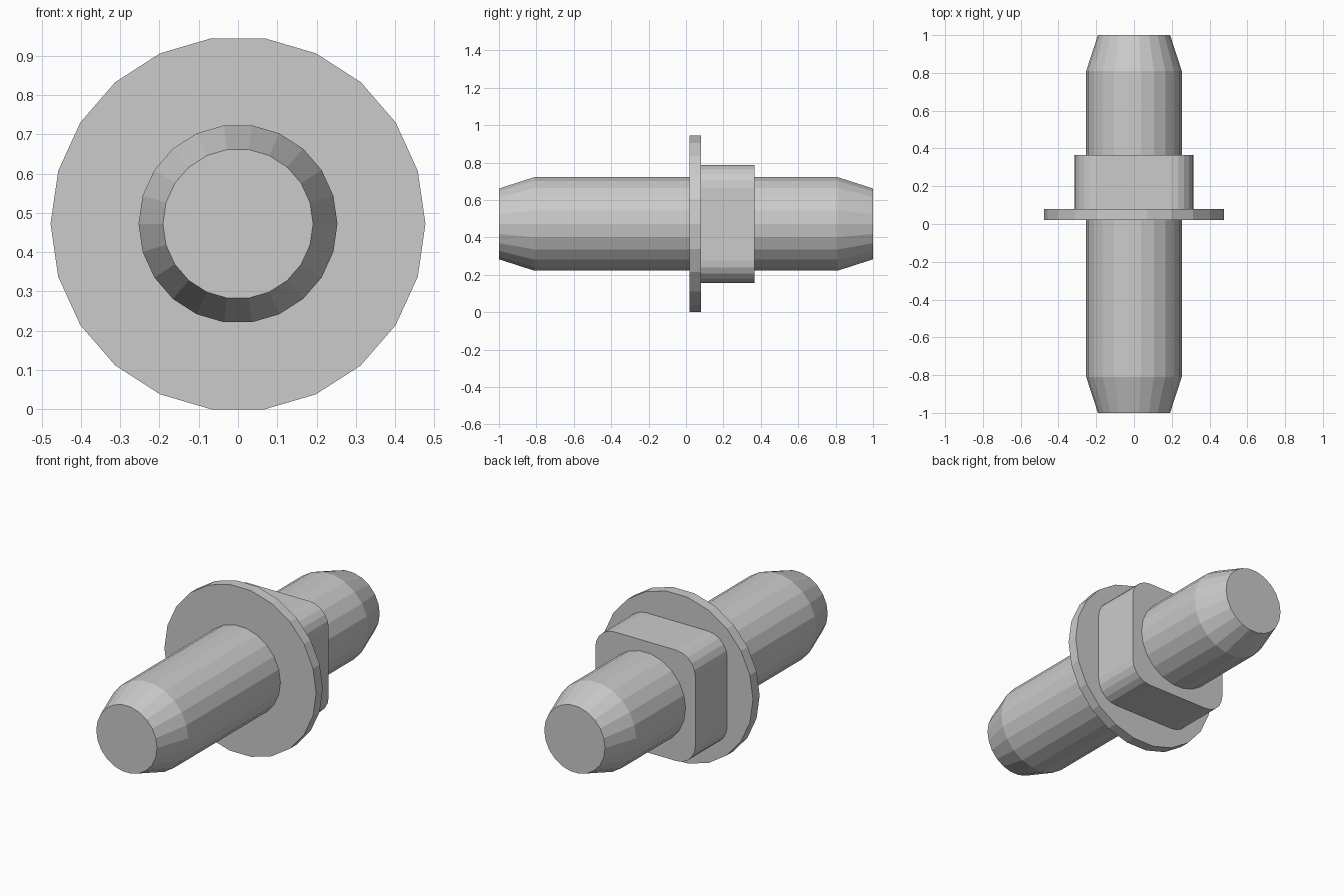
import bpy, bmesh, math

if "Cube" in bpy.data.objects:
    bpy.data.objects.remove(bpy.data.objects["Cube"])

CZ = 0.472     # height of the shaft axis
SIDES = 22


def make_object(name, rings):
    """Closed solid lofted along y through rings of (x, y, z) points, with end caps."""
    bm = bmesh.new()
    loops = [[bm.verts.new(p) for p in ring] for ring in rings]
    n = len(loops[0])
    for a, b in zip(loops, loops[1:]):
        for i in range(n):
            j = (i + 1) % n
            bm.faces.new((a[i], a[j], b[j], b[i]))
    bm.faces.new(loops[0])
    bm.faces.new(loops[-1])
    bmesh.ops.recalc_face_normals(bm, faces=bm.faces[:])
    mesh = bpy.data.meshes.new(name)
    bm.to_mesh(mesh)
    bm.free()
    obj = bpy.data.objects.new(name, mesh)
    bpy.context.collection.objects.link(obj)
    return obj


def circle(r, y):
    angles = [2 * math.pi * i / SIDES for i in range(SIDES)]
    return [(r * math.cos(a), y, CZ + r * math.sin(a)) for a in angles]


def rounded_square(half, r, y, segments=5):
    pts = []
    for corner in range(4):
        mid = math.pi / 4 + corner * math.pi / 2
        cx = math.copysign(half - r, math.cos(mid))
        cz = math.copysign(half - r, math.sin(mid))
        for k in range(segments + 1):
            a = (corner + k / segments) * math.pi / 2
            pts.append((cx + r * math.cos(a), y, CZ + cz + r * math.sin(a)))
    return pts


# Shaft with tapered ends
make_object("shaft", [circle(r, y) for r, y in
                      ((0.191, -1), (0.253, -0.81), (0.253, 0.81), (0.191, 1))])

# Thin round flange
make_object("flange", [circle(0.477, y) for y in (0.02, 0.08)])

# Square collar with rounded corners, behind the flange
make_object("collar", [rounded_square(0.315, 0.12, y) for y in (0.08, 0.365)])
